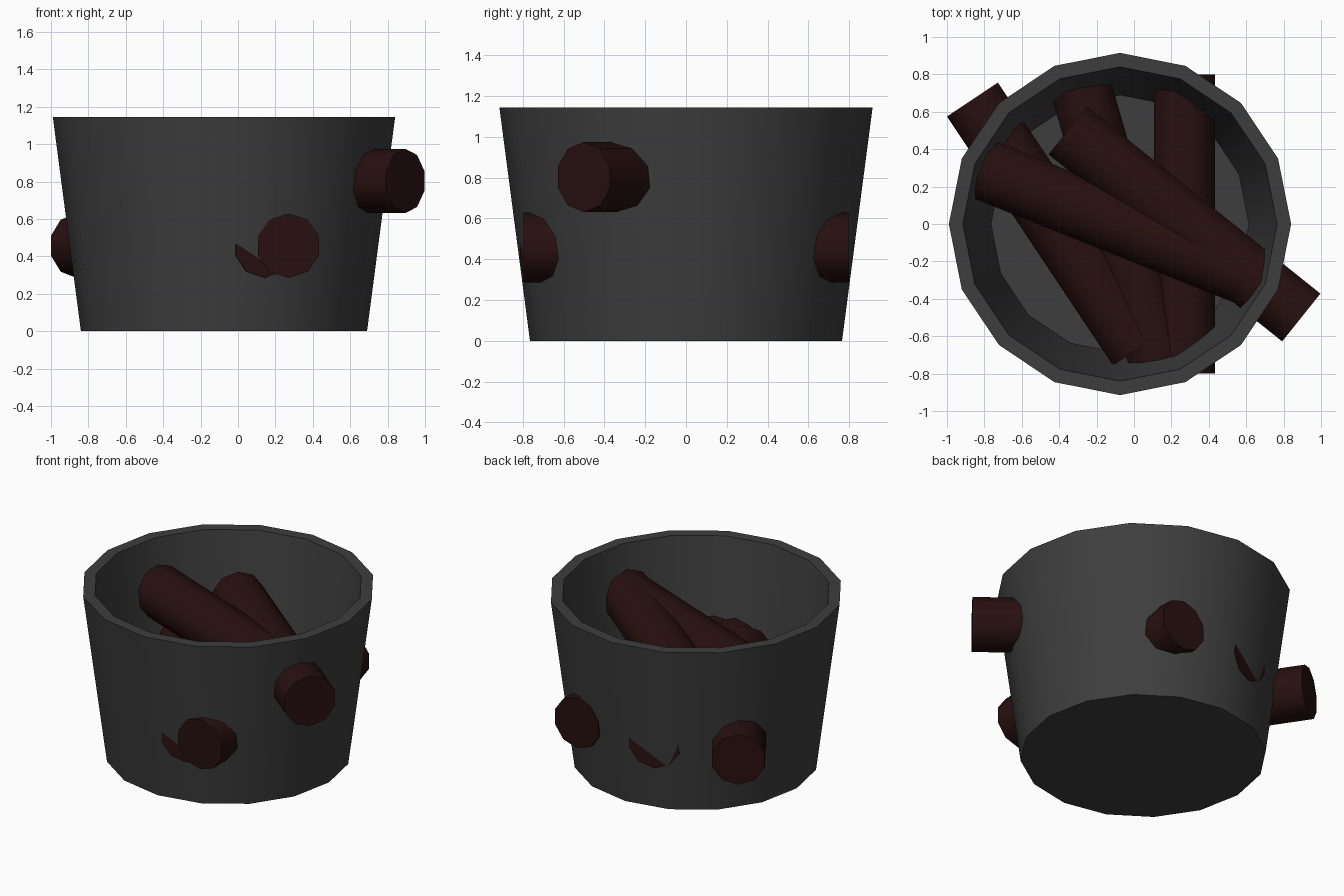
import bpy, bmesh, math
from mathutils import Matrix

if "Cube" in bpy.data.objects:
    bpy.data.objects.remove(bpy.data.objects["Cube"])


def material(name, rgb):
    m = bpy.data.materials.new(name)
    m.diffuse_color = (*rgb, 1)
    m.use_nodes = True
    m.node_tree.nodes["Principled BSDF"].inputs["Base Color"].default_value = m.diffuse_color
    return m


iron = material("dark grey iron", (0.048, 0.048, 0.048))
bark = material("dark red brown wood", (0.021, 0.005, 0.005))


def finish(name, bm, mat):
    bmesh.ops.recalc_face_normals(bm, faces=bm.faces)
    me = bpy.data.meshes.new(name)
    bm.to_mesh(me)
    bm.free()
    me.materials.append(mat)
    ob = bpy.data.objects.new(name, me)
    bpy.context.collection.objects.link(ob)
    bpy.ops.object.select_all(action='DESELECT')
    ob.select_set(True)
    bpy.context.view_layer.objects.active = ob
    bpy.ops.object.shade_smooth_by_angle(angle=math.radians(40))
    return ob


CX = -0.075   # bucket centre
SIDES = 16

# Bucket: tapered 16-sided shell, outer wall, rim, inner wall and floor
bm = bmesh.new()
rings = []
for r, z in [(0.765, 0), (0.915, 1.145), (0.84, 1.145), (0.69, 0.06)]:
    rings.append([bm.verts.new((CX + r * math.cos(2 * math.pi * i / SIDES),
                                r * math.sin(2 * math.pi * i / SIDES), z))
                  for i in range(SIDES)])
for a, b in zip(rings, rings[1:]):
    for i in range(SIDES):
        j = (i + 1) % SIDES
        bm.faces.new((a[i], a[j], b[j], b[i]))
bm.faces.new(rings[0])
bm.faces.new(rings[-1])
finish("bucket", bm, iron)

# Logs: 10-sided, lying flat in two layers, each turned about z
R, LENGTH = 0.172, 1.6
logs = [("lower_log_left", -0.42, 0.457, -56.3),
        ("lower_log_middle", -0.075, 0.457, -74),
        ("lower_log_right", 0.27, 0.457, 90),
        ("upper_log_middle", -0.075, 0.803, -21.8),
        ("upper_log_right", 0.27, 0.803, -38.7)]
for name, x, z, angle in logs:
    bm = bmesh.new()
    # the cylinder's first corner points up once it is laid along x
    bmesh.ops.create_cone(bm, cap_ends=True, segments=10, radius1=R, radius2=R, depth=LENGTH)
    top = max(bm.verts, key=lambda v: v.co.x)
    spin = -math.atan2(top.co.y, top.co.x)
    mat = (Matrix.Translation((x, 0, z)) @ Matrix.Rotation(math.radians(angle), 4, 'Z')
           @ Matrix.Rotation(math.pi / 2, 4, 'Y') @ Matrix.Rotation(spin, 4, 'Z'))
    bm.transform(mat)
    finish(name, bm, bark)
